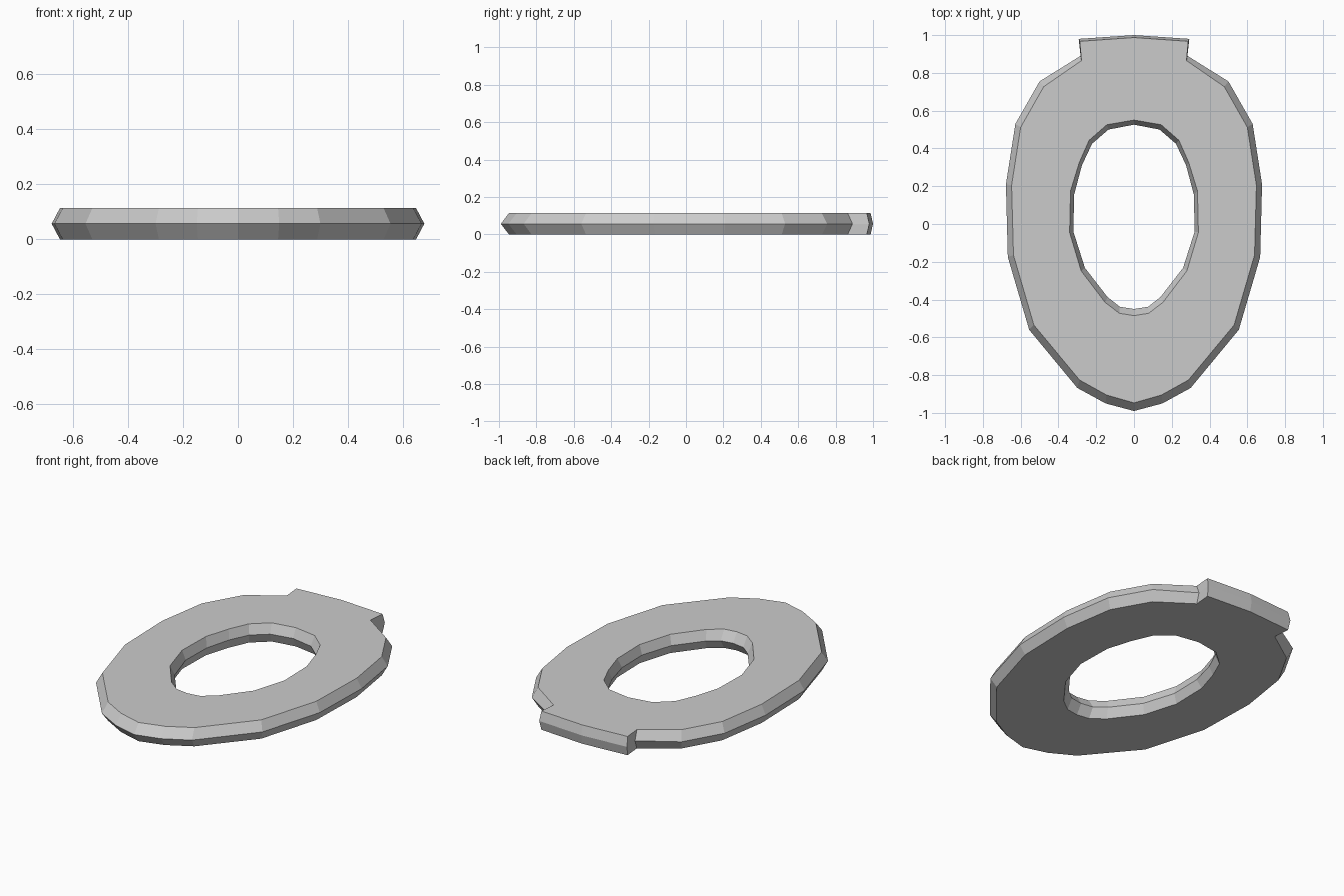
import bpy
import bmesh

cube = bpy.data.objects.get("Cube")
if cube:
    bpy.data.objects.remove(cube)

HEIGHT = 0.113

# Half outlines from front to back: the widest loop at mid height and the cap loop
outer_mid = [(0, -.99), (.15, -.95), (.30, -.868), (.555, -.56), (.668, -.175),
             (.678, .21), (.628, .53), (.50, .755), (.283, .89), (.293, .98), (0, 1)]
outer_cap = [(0, -.947), (.146, -.905), (.288, -.826), (.53, -.535), (.638, -.165),
             (.648, .205), (.60, .512), (.478, .727), (.278, .865), (.287, .967), (0, .987)]
hole_mid = [(0, -.45), (.075, -.438), (.14, -.387), (.26, -.232), (.321, -.04),
            (.317, .155), (.276, .31), (.222, .425), (.135, .5), (0, .526)]
hole_cap = [(0, -.485), (.077, -.473), (.153, -.415), (.28, -.248), (.341, -.045),
            (.336, .175), (.29, .325), (.238, .443), (.143, .526), (0, .55)]


def ring(bm, half, z):
    """Mirror a half outline into a closed loop of vertices."""
    outline = half + [(-x, y) for x, y in half[-2:0:-1]]
    return [bm.verts.new((x, y, z)) for x, y in outline]


def edge_loop(bm, verts):
    edges = []
    for a, b in zip(verts, verts[1:] + verts[:1]):
        edges.append(bm.edges.get((a, b)) or bm.edges.new((a, b)))
    return edges


def wall(bm, cap, mid):
    """Sides with a pointed ridge at mid height; returns the bottom and top loops."""
    loops = [ring(bm, cap, 0), ring(bm, mid, HEIGHT / 2), ring(bm, cap, HEIGHT)]
    for low, high in zip(loops, loops[1:]):
        for i in range(len(low)):
            j = (i + 1) % len(low)
            bm.faces.new((low[i], low[j], high[j], high[i]))
    return loops[0], loops[2]


# Seat ring with its hinge tab at the back
bm = bmesh.new()
outer_loops = wall(bm, outer_cap, outer_mid)
hole_loops = wall(bm, hole_cap, hole_mid)
for outer, hole in zip(outer_loops, hole_loops):
    edges = edge_loop(bm, outer) + edge_loop(bm, hole)
    bmesh.ops.triangle_fill(bm, edges=edges, use_beauty=True, use_dissolve=False)
bmesh.ops.recalc_face_normals(bm, faces=bm.faces[:])
mesh = bpy.data.meshes.new("seat_ring")
bm.to_mesh(mesh)
bm.free()
seat = bpy.data.objects.new("seat_ring", mesh)
bpy.context.collection.objects.link(seat)

# Plain light grey
grey = bpy.data.materials.new("light_grey")
grey.use_nodes = True
colour = (0.6, 0.6, 0.6, 1)
grey.diffuse_color = colour
grey.node_tree.nodes["Principled BSDF"].inputs["Base Color"].default_value = colour
mesh.materials.append(grey)
